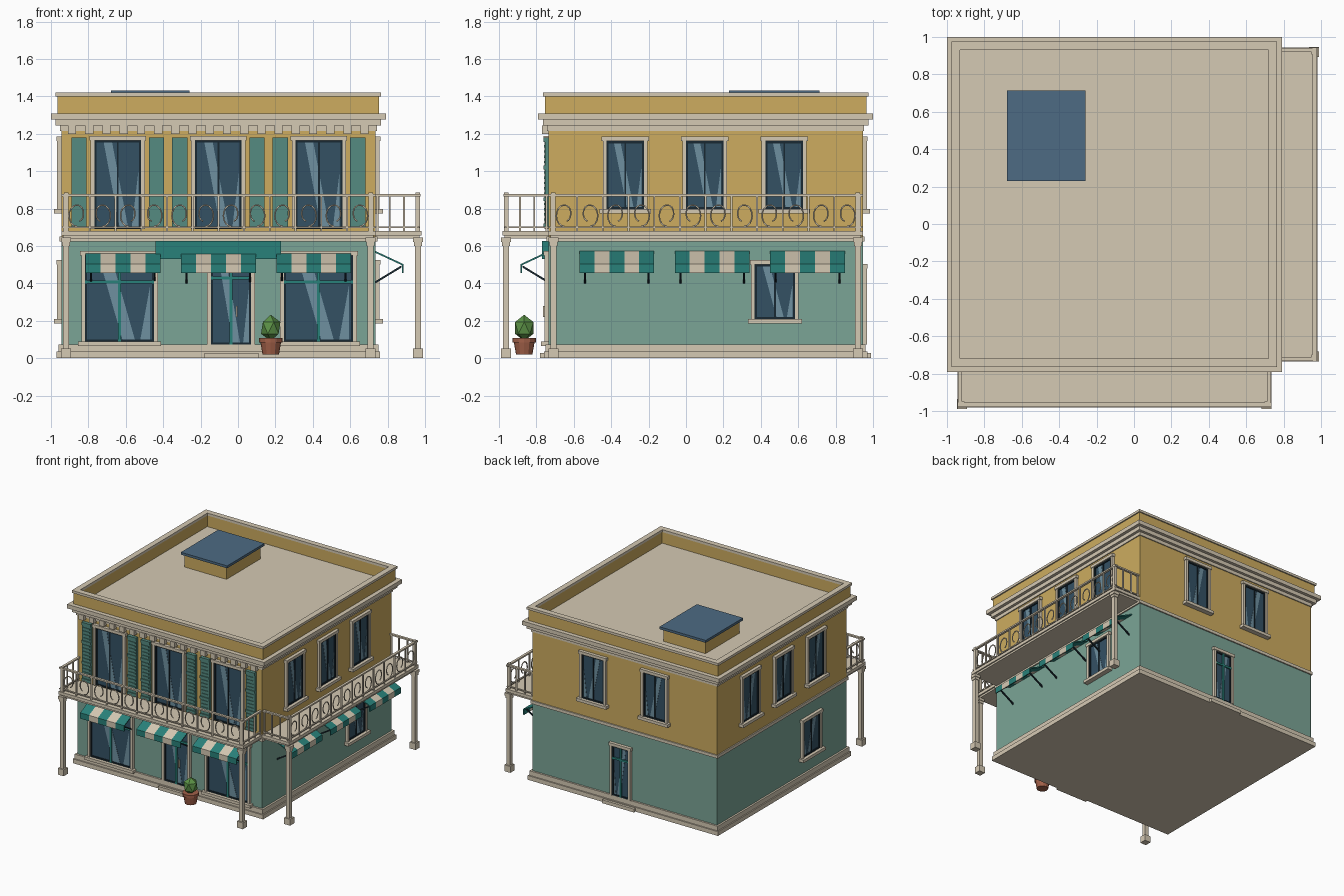
import bpy, bmesh, math
from mathutils import Vector

if "Cube" in bpy.data.objects:
    bpy.data.objects.remove(bpy.data.objects["Cube"])

CX, CY, H = -0.105, 0.105, 0.84          # building centre and wall half width
FRONT, RIGHT, BACK, LEFT = range(4)

def mat(name, hexcode):
    rgb = [int(hexcode[i:i + 2], 16) / 255 for i in (0, 2, 4)]
    m = bpy.data.materials.new(name)
    m.diffuse_color = [c ** 2.2 for c in rgb] + [1]
    m.use_nodes = True
    m.node_tree.nodes["Principled BSDF"].inputs["Base Color"].default_value = m.diffuse_color
    return m

CREAM, YELLOW, GREEN = mat("cream", "D4C8B2"), mat("yellow", "CCAB60"), mat("sage", "7AA395")
TEAL, SHUT, GLASS = mat("teal", "2D8079"), mat("shutter", "568A80"), mat("glass", "375264")
SHINE, DARK, CLAY = mat("shine", "6E8F9F"), mat("dark", "1F2D35"), mat("clay", "A0604A")
LEAF, SKY = mat("leaf", "5C9148"), mat("skylight", "4E6A82")

def P(side, u, d, z):
    """Wall coordinates: u along the wall, d outward from it."""
    return Vector(((u, CY - H - d, z), (CX + H + d, u, z),
                   (u, CY + H + d, z), (CX - H - d, u, z))[side])

def finish(name, bm, m):
    bmesh.ops.recalc_face_normals(bm, faces=bm.faces)
    me = bpy.data.meshes.new(name)
    bm.to_mesh(me)
    bm.free()
    me.materials.append(m)
    ob = bpy.data.objects.new(name, me)
    bpy.context.collection.objects.link(ob)
    return ob

def boxes(name, m, items):
    """One object of axis boxes, each given by two opposite corners."""
    bm = bmesh.new()
    for a, b in items:
        a, b = Vector(a), Vector(b)
        vs = bmesh.ops.create_cube(bm, size=1)["verts"]
        for v in vs:
            v.co = Vector([(a[i] + b[i]) / 2 + v.co[i] * abs(b[i] - a[i]) for i in range(3)])
    return finish(name, bm, m)

def wb(side, u0, u1, d0, d1, z0, z1):
    return P(side, u0, d0, z0), P(side, u1, d1, z1)

def square(h, z0, z1):
    return (CX - h, CY - h, z0), (CX + h, CY + h, z1)

def square_ring(name, m, profile):
    """Sweep a closed (half width, z) profile around the square plan."""
    bm = bmesh.new()
    rows = [[bm.verts.new((CX + sx * h, CY + sy * h, z)) for h, z in profile]
            for sx, sy in ((-1, -1), (1, -1), (1, 1), (-1, 1))]
    n = len(profile)
    for i in range(4):
        a, b = rows[i], rows[(i + 1) % 4]
        for j in range(n):
            bm.faces.new((a[j], b[j], b[(j + 1) % n], a[(j + 1) % n]))
    return finish(name, bm, m)

def prism(name, m, strips):
    """Each strip: outline of points and an extrusion vector."""
    bm = bmesh.new()
    for pts, off in strips:
        f = bm.faces.new([bm.verts.new(p) for p in pts])
        g = bmesh.ops.extrude_face_region(bm, geom=[f])["geom"]
        bmesh.ops.translate(bm, vec=off, verts=[v for v in g if isinstance(v, bmesh.types.BMVert)])
    return finish(name, bm, m)

# main masses, cornice and roof
boxes("ground_floor_wall", GREEN, [square(H, 0.05, 0.64)])
boxes("upper_floor_wall", YELLOW, [square(H, 0.64, 1.26)])
boxes("plinth", CREAM, [square(0.865, 0, 0.035), square(0.855, 0.035, 0.073)])
boxes("belt_course", CREAM, [square(0.85, 0.625, 0.65)])
boxes("cornice_and_roof", CREAM, [square(0.848, 1.215, 1.245), square(0.87, 1.243, 1.276),
                                  square(0.895, 1.275, 1.308)])
square_ring("parapet", YELLOW, [(0.86, 1.3), (0.86, 1.402), (0.826, 1.402), (0.826, 1.3)])
square_ring("parapet_coping", CREAM, [(0.87, 1.4), (0.87, 1.42), (0.824, 1.42), (0.824, 1.4)])
boxes("cornice_dentils", CREAM, [wb(FRONT, u - 0.022, u + 0.022, 0, 0.035, 1.2, 1.245)
                                 for u in [CX + (i - 8.5) * 0.092 for i in range(18)]])
boxes("skylight_curb", YELLOW, [((-0.66, 0.25, 1.3), (-0.28, 0.69, 1.412))])
boxes("skylight_glass", SKY, [((-0.68, 0.23, 1.412), (-0.26, 0.715, 1.432))])

# windows and doors
def opening(name, side, u, w, z0, z1, sill=True, bars=None):
    h, t = w / 2, 0.02
    trim = [wb(side, u + s * h, u + s * (h + t), 0, 0.022, z0, z1) for s in (-1, 1)]
    trim.append(wb(side, u - h - t - 0.006, u + h + t + 0.006, 0, 0.026, z1, z1 + 0.024))
    if sill:
        trim.append(wb(side, u - h - 0.037, u + h + 0.037, 0, 0.04, z0 - 0.024, z0))
    boxes(name + "_trim", CREAM, trim)
    boxes(name + "_glass", GLASS, [wb(side, u - h, u + h, 0, 0.006, z0, z1)])
    b = 0.011
    sash = [wb(side, u + s * (h - b), u + s * h, 0, 0.014, z0, z1) for s in (-1, 1)]
    sash += [wb(side, u - h, u + h, 0, 0.014, z0, z0 + b), wb(side, u - h, u + h, 0, 0.014, z1 - b, z1)]
    if not bars:
        sash.append(wb(side, u - 0.005, u + 0.005, 0, 0.012, z0, z1))
    boxes(name + "_sash", DARK, sash)
    if bars:
        boxes(name + "_mullions", TEAL, [wb(side, u - 0.008, u + 0.008, 0, 0.016, z0, z1),
                                         wb(side, u - h, u + h, 0, 0.016, bars - 0.008, bars + 0.008)])
    # slanted reflections
    off = P(side, 0, 0.002, 0) - P(side, 0, 0, 0)
    zb, zt = z0 + b, z1 - b
    prism(name + "_reflection", SHINE, [
        ([P(side, u + k * w, 0.006, z) for k, z in q], off) for q in
        ([(-0.3, zt), (-0.12, zt), (0.22, zb), (0.04, zb)],
         [(0.44, zt - 0.35 * (zt - zb)), (0.44, zb), (0.3, zb)])])

for i, u in enumerate((-0.643, -0.105, 0.433)):
    opening(f"front_upper_window_{i}", FRONT, u, 0.25, 0.69, 1.165, sill=False)
    items, slats = [], []
    for s in (-1, 1):                     # louvred shutters
        c = u + s * 0.207
        items.append(wb(FRONT, c - 0.041, c + 0.041, 0, 0.018, 0.695, 1.18))
        for z0, z1 in ((0.695, 0.72), (0.84, 0.86), (1.01, 1.03), (1.155, 1.18)):
            items.append(wb(FRONT, c - 0.041, c + 0.041, 0, 0.026, z0, z1))
        slats += [wb(FRONT, c - 0.03, c + 0.03, 0.01, 0.023, z, z + 0.012)
                  for z in [0.735 + 0.028 * k for k in range(15)]]
    boxes(f"shutters_{i}", SHUT, items)
    boxes(f"shutter_slats_{i}", SHUT, slats)
for i, u in enumerate((-0.325, 0.1, 0.525)):
    for side, n in ((RIGHT, "right"), (LEFT, "left")):
        opening(f"{n}_upper_window_{i}", side, u, 0.2, 0.797, 1.16)
for i, u in enumerate((-0.385, 0.175)):
    opening(f"back_upper_window_{i}", BACK, u, 0.2, 0.797, 1.16)
opening("right_lower_window", RIGHT, 0.475, 0.215, 0.21, 0.5)
opening("left_lower_window", LEFT, -0.265, 0.215, 0.21, 0.5)
for i, u in enumerate((-0.633, 0.43)):
    opening(f"shop_window_{i}", FRONT, u, 0.37, 0.09, 0.55, bars=0.407)
opening("front_door", FRONT, -0.037, 0.215, 0.073, 0.53, sill=False, bars=0.43)
opening("back_door", BACK, -0.075, 0.15, 0.073, 0.48, sill=False, bars=0.38)
boxes("door_steps", CREAM, [wb(FRONT, -0.18, 0.11, 0, 0.045, 0, 0.028),
                            wb(BACK, -0.22, 0.07, 0, 0.045, 0, 0.028)])
boxes("door_handles", CREAM, [wb(FRONT, -0.012, -0.004, 0.01, 0.03, 0.22, 0.28)])
boxes("sign_board", TEAL, [wb(FRONT, -0.44, 0.23, 0, 0.035, 0.53, 0.627)])

# striped awnings with struts
SECTION = [(0, 0.573), (0.15, 0.503), (0.15, 0.455), (0.142, 0.455), (0.142, 0.497), (0, 0.563)]
for side, n, starts in ((FRONT, "front", (-0.815, -0.305, 0.205)), (RIGHT, "right", (-0.57, -0.06, 0.45))):
    for i, u0 in enumerate(starts):
        off = P(side, 0.08, 0, 0) - P(side, 0, 0, 0)
        strips = [([P(side, u0 + 0.08 * k, d, z) for d, z in SECTION], off) for k in range(5)]
        prism(f"{n}_awning_teal_{i}", TEAL, strips[::2])
        prism(f"{n}_awning_cream_{i}", CREAM, strips[1::2])
        bar = P(side, 0.01, 0, 0) - P(side, 0, 0, 0)
        prism(f"{n}_awning_struts_{i}", DARK, [
            ([P(side, u0 + u, d, z) for d, z in ((0, 0.4), (0.14, 0.485), (0.14, 0.497), (0, 0.412))], bar)
            for u in (0.025, 0.365)])

# balconies, columns and railings
def balcony(name, side, a, b, depth):
    e = depth - 0.015                     # railing line
    boxes(name + "_slab", CREAM, [wb(side, a, b, 0, depth, 0.655, 0.68),
                                  wb(side, a + 0.01, b - 0.01, 0, depth - 0.01, 0.64, 0.655)])
    col = []
    for c in (a + 0.026, b - 0.026):
        for r, z0, z1 in ((0.027, 0, 0.052), (0.016, 0.05, 0.62), (0.021, 0.6, 0.622),
                          (0.026, 0.62, 0.645), (0.012, 0.68, 0.885)):
            col.append(wb(side, c - r, c + r, e - r - 0.003, e + r - 0.003, z0, z1))
    boxes(name + "_columns", CREAM, col)
    rail, r, n = [], 0.005, 12
    step = (b - a - 0.03) / n
    us = [a + 0.015 + step * k for k in range(n + 1)]
    for z0, z1, w in ((0.865, 0.877, 0.01), (0.695, 0.703, 0.006)):
        rail.append(wb(side, a, b, e - w, e + w, z0, z1))
        rail += [wb(side, u - w, u + w, 0, e, z0, z1) for u in (us[0], us[-1])]
    rail += [wb(side, u - r, u + r, e - r, e + r, 0.68, 0.87) for u in us]
    rail += [wb(side, u - r, u + r, d - r, d + r, 0.68, 0.87)
             for u in (us[0], us[-1]) for d in (0.01, e / 3, e * 2 / 3)]
    boxes(name + "_railing", CREAM, rail)
    cu = bpy.data.curves.new(name + "_scrolls", "CURVE")
    cu.dimensions, cu.bevel_depth, cu.bevel_resolution = "3D", 0.0045, 1
    for k in range(n):                    # C-shaped scrolls, alternately mirrored
        s, c = (-1) ** k, (us[k] + us[k + 1]) / 2
        sp = cu.splines.new("POLY")
        sp.points.add(15)
        for j, p in enumerate(sp.points):
            t = math.radians(-60 + 22 * j)
            q = 1 - max(0, 5 - j) * 0.08
            p.co = (*P(side, c + s * 0.042 * q * math.cos(t), e, 0.762 + 0.057 * q * math.sin(t)), 1)
    cu.materials.append(CREAM)
    bpy.context.collection.objects.link(bpy.data.objects.new(name + "_scrolls", cu))

balcony("front_balcony", FRONT, -0.945, 0.735, 0.245)
balcony("side_balcony", RIGHT, -0.735, 0.945, 0.245)

# potted plant
def cone(bm, r1, r2, z0, z1, seg):
    vs = bmesh.ops.create_cone(bm, cap_ends=True, segments=seg, radius1=r1, radius2=r2, depth=z1 - z0)["verts"]
    bmesh.ops.translate(bm, vec=(0.175, -0.865, (z0 + z1) / 2), verts=vs)

bm = bmesh.new()
cone(bm, 0.044, 0.056, 0.02, 0.09, 12)
finish("plant_pot", bm, CLAY)
bm = bmesh.new()
cone(bm, 0.062, 0.062, 0.085, 0.108, 12)
finish("plant_pot_rim", bm, CLAY)
bm = bmesh.new()
bmesh.ops.create_icosphere(bm, subdivisions=1, radius=1)
for v in bm.verts:
    v.co = (0.175 + v.co.x * 0.058, -0.865 + v.co.y * 0.058, 0.162 + v.co.z * 0.07)
finish("plant_leaves", bm, LEAF)
